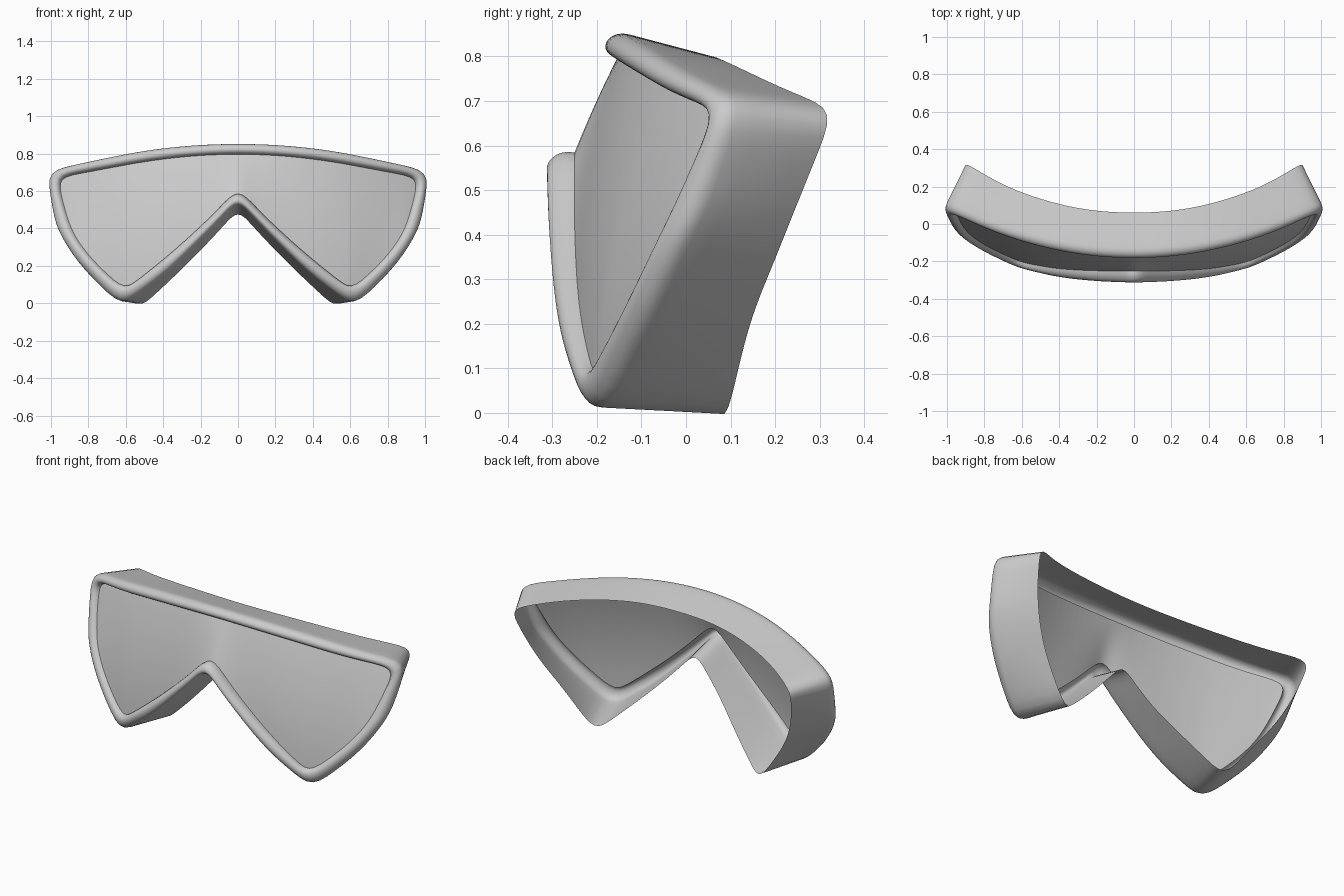
import bpy, bmesh
from mathutils import Vector

if "Cube" in bpy.data.objects:
    bpy.data.objects.remove(bpy.data.objects["Cube"])

# Stations on the right half: (inner rim edge, outer rim edge, back edge of the skirt)
TOP = [((0, -.155, .797), (0, -.128, .85), (0, .06, .80)),
       ((.25, -.14, .787), (.25, -.113, .841), (.24, .075, .795)),
       ((.50, -.09, .757), (.50, -.068, .813), (.47, .125, .772)),
       ((.73, -.015, .715), (.75, .01, .765), (.70, .21, .732)),
       ((.965, .09, .672), (1.015, .13, .707), (.915, .335, .68))]
SIDE = [TOP[-1],
        ((.925, .005, .50), (.982, .06, .49), (.87, .262, .50)),
        ((.872, -.062, .36), (.938, -.002, .36), (.805, .20, .345)),
        ((.765, -.13, .22), (.825, -.08, .19), (.705, .14, .19)),
        ((.605, -.205, .07), (.62, -.185, -.02), (.535, .087, -.036))]
NOSE = [SIDE[-1],
        ((.41, -.238, .225), (.385, -.25, .16), (.34, .01, .145)),
        ((.20, -.25, .41), (.17, -.28, .37), (.165, -.06, .32)),
        ((0, -.25, .612), (0, -.29, .55), (0, -.09, .50))]
N = 24


def spline(pts, n):
    """Catmull-Rom samples through pts, last point left out."""
    p = [Vector(v) for v in pts]
    p = [2 * p[0] - p[1]] + p + [2 * p[-1] - p[-2]]
    if pts[0][0] == 0:  # level across the mirror plane
        p[0] = Vector((-pts[1][0], pts[1][1], pts[1][2]))
    out, spans = [], len(pts) - 1
    for k in range(n):
        s = k / n * spans
        i = int(s)
        t = s - i
        a, b, c, d = p[i:i + 4]
        out.append(.5 * (2 * b + (c - a) * t + (2 * a - 5 * b + 4 * c - d) * t * t
                         + (3 * b - a - 3 * c + d) * t ** 3))
    return out


def full_loop(k):
    """Closed mirrored loop with its corners softened."""
    half = []
    for seg in (TOP, SIDE, NOSE):
        half += spline([s[k] for s in seg], N)
    half.append(Vector(NOSE[-1][k]))
    loop = half + [Vector((-v.x, v.y, v.z)) for v in half[-2:0:-1]]
    for _ in range(4):
        m = len(loop)
        loop = [loop[i] * .5 + (loop[i - 1] + loop[(i + 1) % m]) * .25 for i in range(m)]
    return loop


def skin(name, rows, closed):
    """Quad sheet through rows of points."""
    bm = bmesh.new()
    vs = [[bm.verts.new(p) for p in r] for r in rows]
    m = len(rows[0])
    for a, b in zip(vs, vs[1:]):
        for i in range(m if closed else m - 1):
            j = (i + 1) % m
            bm.faces.new((a[i], a[j], b[j], b[i]))
    bmesh.ops.remove_doubles(bm, verts=bm.verts, dist=1e-5)
    bmesh.ops.recalc_face_normals(bm, faces=bm.faces)
    for f in bm.faces:
        f.smooth = True
    me = bpy.data.meshes.new(name)
    bm.to_mesh(me)
    bm.free()
    ob = bpy.data.objects.new(name, me)
    bpy.context.collection.objects.link(ob)
    return ob


inner, outer, back = (full_loop(k) for k in range(3))

# Frame: rounded rim that runs on into the open skirt
rows = []
fronts = [(o - k).normalized() * .052 for o, k in zip(outer, back)]
for s in range(11):
    t = s / 10
    w = 3 * t * (1 - t)
    u = t * t * (3 - 2 * t)
    rows.append([i.lerp(o, u) + f * w for i, o, f in zip(inner, outer, fronts)])
for t in (.2, .4, .6, .8, 1):
    rows.append([o.lerp(k, t) for o, k in zip(outer, back)])
skin("goggle_frame", rows, True)

# Lens: smooth bowl, nudged to meet the inner rim edge column by column
half = inner[:3 * N + 1]
tip = max(range(len(half)), key=lambda i: half[i].x)
upper, lower = half[:tip + 1], half[tip:][::-1]


def bowl(p):
    return -.32 + .325 * p.x ** 2 + .25 * p.z ** 2


def at_x(chain, x):
    for a, b in zip(chain, chain[1:]):
        if a.x - 1e-6 <= x <= b.x + 1e-6:
            return a.lerp(b, (x - a.x) / max(b.x - a.x, 1e-6))
    return chain[-1].copy()


cols = []
xs = sorted({round(p.x, 5) for p in half if p.x > 1e-4} | {0.0})
xs = [-x for x in xs[:0:-1]] + xs
for x in xs:
    a, b = at_x(upper, abs(x)), at_x(lower, abs(x))
    col = []
    for r in range(17):
        t = r / 16
        p = a.lerp(b, t)
        p.y = bowl(p) + (a.y - bowl(a)) * (1 - t) + (b.y - bowl(b)) * t
        p.x = x
        col.append(p)
    cols.append(col)
skin("goggle_lens", cols, False)
